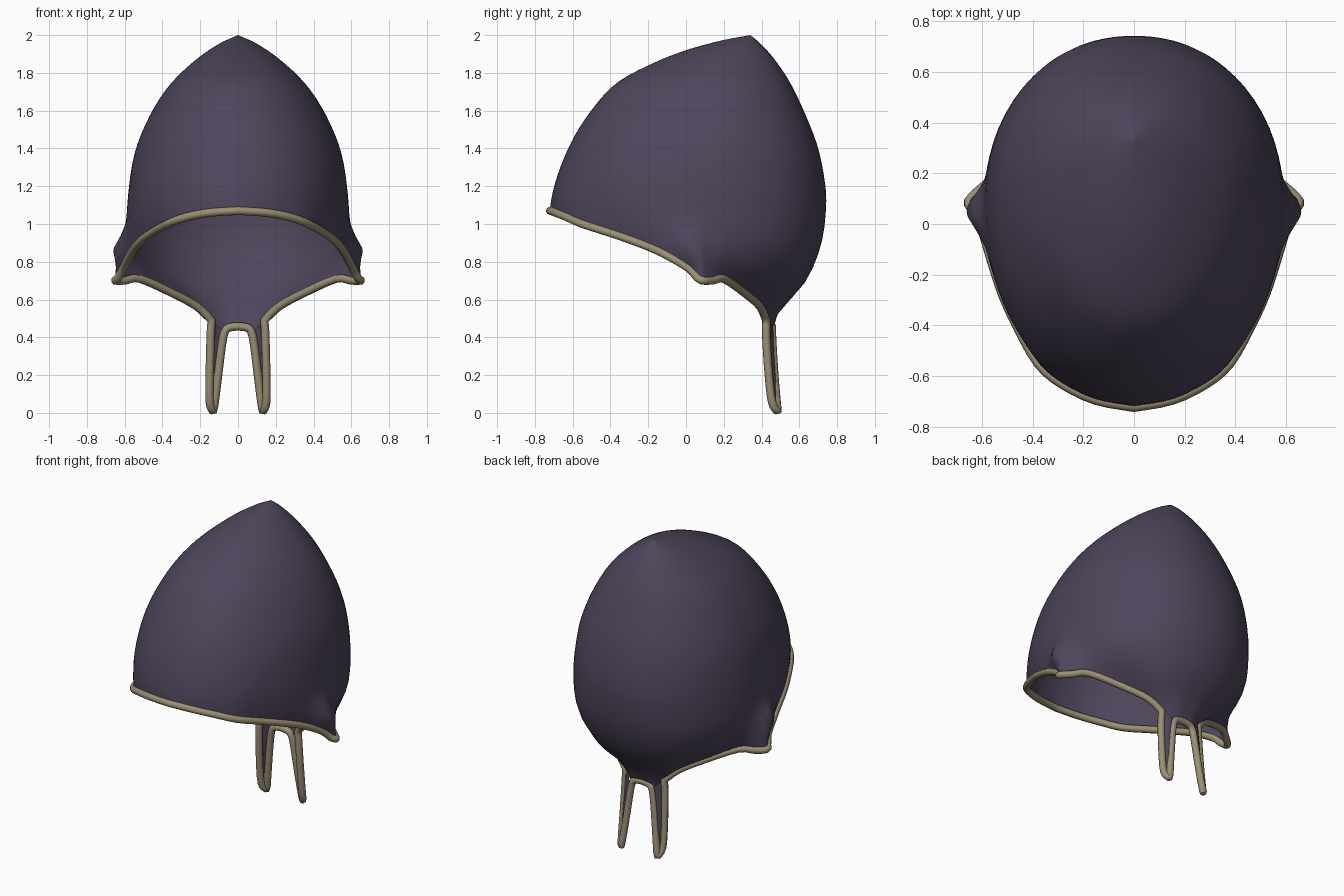
import bpy, bmesh, math
from mathutils import Vector

if "Cube" in bpy.data.objects:
    bpy.data.objects.remove(bpy.data.objects["Cube"])


def material(name, rgb):
    m = bpy.data.materials.new(name)
    m.diffuse_color = (*rgb, 1)
    m.use_nodes = True
    m.node_tree.nodes["Principled BSDF"].inputs["Base Color"].default_value = m.diffuse_color
    return m


cloth = material("dark_purple_cloth", (0.076, 0.059, 0.104))
binding = material("tan_binding", (0.33, 0.275, 0.175))


def smooth_path(pts, n):
    """Catmull-Rom samples through the points."""
    p = [Vector(q) for q in pts]
    p = [2 * p[0] - p[1]] + p + [2 * p[-1] - p[-2]]
    out = []
    for i in range(1, len(p) - 2):
        a, b, c, d = p[i - 1:i + 3]
        for k in range(n):
            t = k / n
            out.append(0.5 * (2 * b + (c - a) * t + (2 * a - 5 * b + 4 * c - d) * t * t
                              + (3 * b - a - 3 * c + d) * t ** 3))
    return out + [p[-2]]


def lookup(table, z):
    """Smooth value from a (height, value) table, lowest height first."""
    z = min(max(z, table[0][0]), table[-1][0])
    i = next(k for k in range(len(table) - 1) if z <= table[k + 1][0])

    def slope(k):
        a, b = table[max(k - 1, 0)], table[min(k + 1, len(table) - 1)]
        return (b[1] - a[1]) / (b[0] - a[0])
    (z0, v0), (z1, v1) = table[i], table[i + 1]
    h, t = z1 - z0, (z - z0) / (z1 - z0)
    return ((1 + 2 * t) * (1 - t) ** 2 * v0 + t * (1 - t) ** 2 * h * slope(i)
            + t * t * (3 - 2 * t) * v1 + t * t * (t - 1) * h * slope(i + 1))


# Silhouettes of the hood by height: half width, front edge, back edge, widest line
WIDTH = [(.4, .1), (.5, .2), (.6, .39), (.7, .5), (.8, .56), (.9, .585), (1, .59), (1.2, .577),
         (1.4, .54), (1.6, .453), (1.75, .35), (1.88, .21), (1.96, .09), (2, 0)]
FRONT = [(.4, -.75), (1.07, -.725), (1.26, -.68), (1.475, -.585), (1.66, -.455),
         (1.756, -.354), (1.83, -.22), (1.91, -.03), (1.97, .18), (2, .34)]
BACK = [(.4, .45), (.47, .465), (.55, .5), (.65, .6), (.76, .668), (.92, .722), (1.1, .742),
        (1.21, .737), (1.4, .7), (1.58, .632), (1.75, .55), (1.87, .47), (1.96, .39), (2, .34)]
MIDDLE = [(.4, .09), (1.2, .09), (1.6, .12), (1.8, .165), (1.9, .215), (1.97, .285), (2, .34)]

# Right half of the opening, front to back
RIM = [(0, -.72, 1.07), (.15, -.692, 1.06), (.28, -.63, 1.035), (.375, -.55, 1.0),
       (.455, -.41, .955), (.515, -.28, .91), (.555, -.16, .862), (.585, -.06, .81),
       (.61, .02, .76), (.635, .06, .715), (.65, .09, .7),
       (.6, .14, .7), (.52, .2, .71), (.35, .31, .635), (.22, .39, .565), (.14, .425, .49),
       (.07, .455, .43), (0, .46, .45)]
TAIL_OUTER = [(.14, .425, .49), (.145, .425, .4), (.15, .438, .2), (.15, .455, .06),
              (.135, .48, .01)]
TAIL_INNER = [(.07, .455, .43), (.085, .458, .36), (.105, .468, .2), (.12, .478, .08),
              (.13, .485, .01)]


def section(z, a):
    """Point on the egg-shaped hood at height z and angle a from the front."""
    yc = lookup(MIDDLE, z)
    s, c = max(math.sin(a), 0), math.cos(a)
    reach = (yc - lookup(FRONT, z)) if c > 0 else (lookup(BACK, z) - yc)
    return Vector((lookup(WIDTH, z) * s ** .95,
                   yc - math.copysign(abs(c) ** .95, c) * reach, z))


def grid_object(name, rows):
    bm = bmesh.new()
    vs = [[bm.verts.new(p) for p in r] for r in rows]
    for r, q in zip(vs, vs[1:]):
        for j in range(len(r) - 1):
            bm.faces.new((r[j], r[j + 1], q[j + 1], q[j]))
    bmesh.ops.remove_doubles(bm, verts=bm.verts, dist=0.0005)
    bmesh.ops.recalc_face_normals(bm, faces=bm.faces)
    me = bpy.data.meshes.new(name)
    bm.to_mesh(me)
    bm.free()
    ob = bpy.data.objects.new(name, me)
    bpy.context.collection.objects.link(ob)
    me.materials.append(cloth)
    me.shade_smooth()
    mirror = ob.modifiers.new("mirror", 'MIRROR')
    mirror.merge_threshold = 0.002
    return ob


# Hood shell: meridians from each rim point up to the peak
ROWS = 30
meridians = []
for r in smooth_path(RIM, 4):
    dy = r.y - .09
    a = math.atan2(max(r.x, 0) / .59, -dy / (.82 if dy < 0 else .6))
    offset = r - section(r.z, a)
    line = []
    for k in range(ROWS + 1):
        z = r.z + (2 - r.z) * (1 - (1 - k / ROWS) ** 1.6)
        p = section(z, a)
        p += offset * max(0, 1 - (z - r.z) / .28) ** 2
        # ear bulge above the side corner
        if p.x > .3 and z > r.z:
            p.x += (.055 * min(1, (z - r.z) / .1)
                    * math.exp(-((p.y - .03) / .09) ** 2 - ((z - .85) / .1) ** 2))
        line.append(p)
    line[-1] = Vector((0, .34, 2))
    meridians.append(line)
grid_object("hood", meridians)

# Hanging tails: strips between their outer and inner edges, bowed to the back
outer, inner = smooth_path(TAIL_OUTER, 4), smooth_path(TAIL_INNER, 4)
strips = []
for o, i in zip(outer, inner):
    strips.append([o.lerp(i, t / 4) + Vector((0, .02 * math.sin(math.pi * t / 4), 0))
                   for t in range(5)])
grid_object("neck_tails", strips)

# Rolled binding following the opening and both tails as one closed loop
half = (smooth_path(RIM[:16], 3) + smooth_path(TAIL_OUTER, 3)[1:]
        + smooth_path(TAIL_INNER[::-1] + [(.045, .455, .452), (0, .455, .458)], 3))
half = [Vector((p.x, p.y, max(p.z, .012))) for p in half]
loop = half + [Vector((-p.x, p.y, p.z)) for p in half[-2:0:-1]]
cu = bpy.data.curves.new("binding", 'CURVE')
cu.dimensions = '3D'
cu.bevel_depth = .022
cu.bevel_resolution = 2
sp = cu.splines.new('POLY')
sp.points.add(len(loop) - 1)
for pt, p in zip(sp.points, loop):
    pt.co = (*p, 1)
sp.use_cyclic_u = True
cu.materials.append(binding)
trim = bpy.data.objects.new("binding", cu)
bpy.context.collection.objects.link(trim)
bpy.context.view_layer.objects.active = trim
trim.select_set(True)
bpy.ops.object.convert(target='MESH')
bpy.ops.object.shade_smooth_by_angle(angle=math.radians(50))
